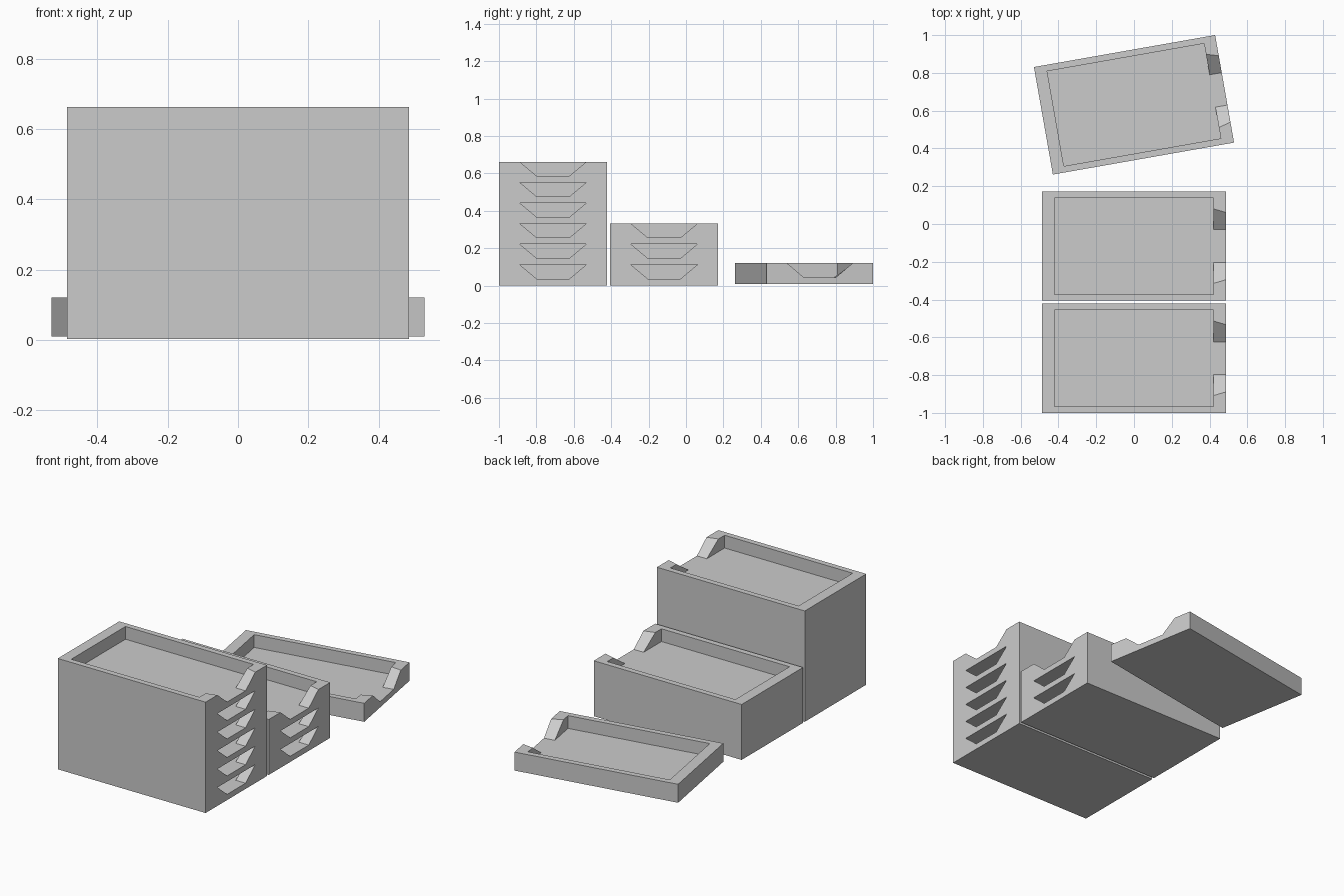
import bpy, bmesh
from math import radians

if "Cube" in bpy.data.objects:
    bpy.data.objects.remove(bpy.data.objects["Cube"])

HX, HY, H = 0.487, 0.289, 0.11        # tray half length, half depth, height
IX, IY, FLOOR = 0.422, 0.255, 0.034   # cavity half size and floor height
N_LOW, N_OUT, N_IN = 0.087, 0.178, 0.197  # notch half widths: base, outer top, inner top


def tray_mesh():
    bm = bmesh.new()

    def ring(x, y, z):
        return [bm.verts.new((sx * x, sy * y, z))
                for sx, sy in ((-1, -1), (1, -1), (1, 1), (-1, 1))]

    def pair(x, y, z):
        return [bm.verts.new((x, s * y, z)) for s in (-1, 1)]

    ob, ot = ring(HX, HY, 0), ring(HX, HY, H)           # outside
    ib, it = ring(IX, IY, FLOOR), ring(IX, IY, H)       # cavity
    nob, not_ = pair(HX, N_LOW, FLOOR), pair(HX, N_OUT, H)   # notch, outside
    nib, nit = pair(IX, N_LOW, FLOOR), pair(IX, N_IN, H)     # notch, inside

    face = bm.faces.new
    # underside and tray floor
    face(ob)
    face([ib[0], ib[1], nib[0], nib[1], ib[2], ib[3]])
    # three plain walls: outer side, inner side, rim
    for a, b in ((0, 1), (2, 3), (3, 0)):
        face([ob[a], ob[b], ot[b], ot[a]])
        face([ib[a], ib[b], it[b], it[a]])
        face([ot[a], ot[b], it[b], it[a]])
    # notched wall
    face([ob[1], ob[2], ot[2], not_[1], nob[1], nob[0], not_[0], ot[1]])
    face([nob[0], nob[1], nib[1], nib[0]])
    for s, c in ((0, 1), (1, 2)):
        face([ib[c], it[c], nit[s], nib[s]])
        face([ot[c], not_[s], nit[s], it[c]])
        face([nob[s], not_[s], nit[s], nib[s]])
    bmesh.ops.recalc_face_normals(bm, faces=bm.faces)
    mesh = bpy.data.meshes.new("tray")
    bm.to_mesh(mesh)
    bm.free()
    return mesh


mesh = tray_mesh()


def stack(name, count, y, z, angle=0):
    for i in range(count):
        ob = bpy.data.objects.new(f"{name}_{i + 1}", mesh)
        ob.location = (0, y, z + i * H)
        ob.rotation_euler.z = radians(angle)
        bpy.context.collection.objects.link(ob)


stack("tall_stack_tray", 6, -0.711, 0.002)
stack("short_stack_tray", 3, -0.117, 0.002)
stack("loose_tray", 1, 0.631, 0.01, 10)
